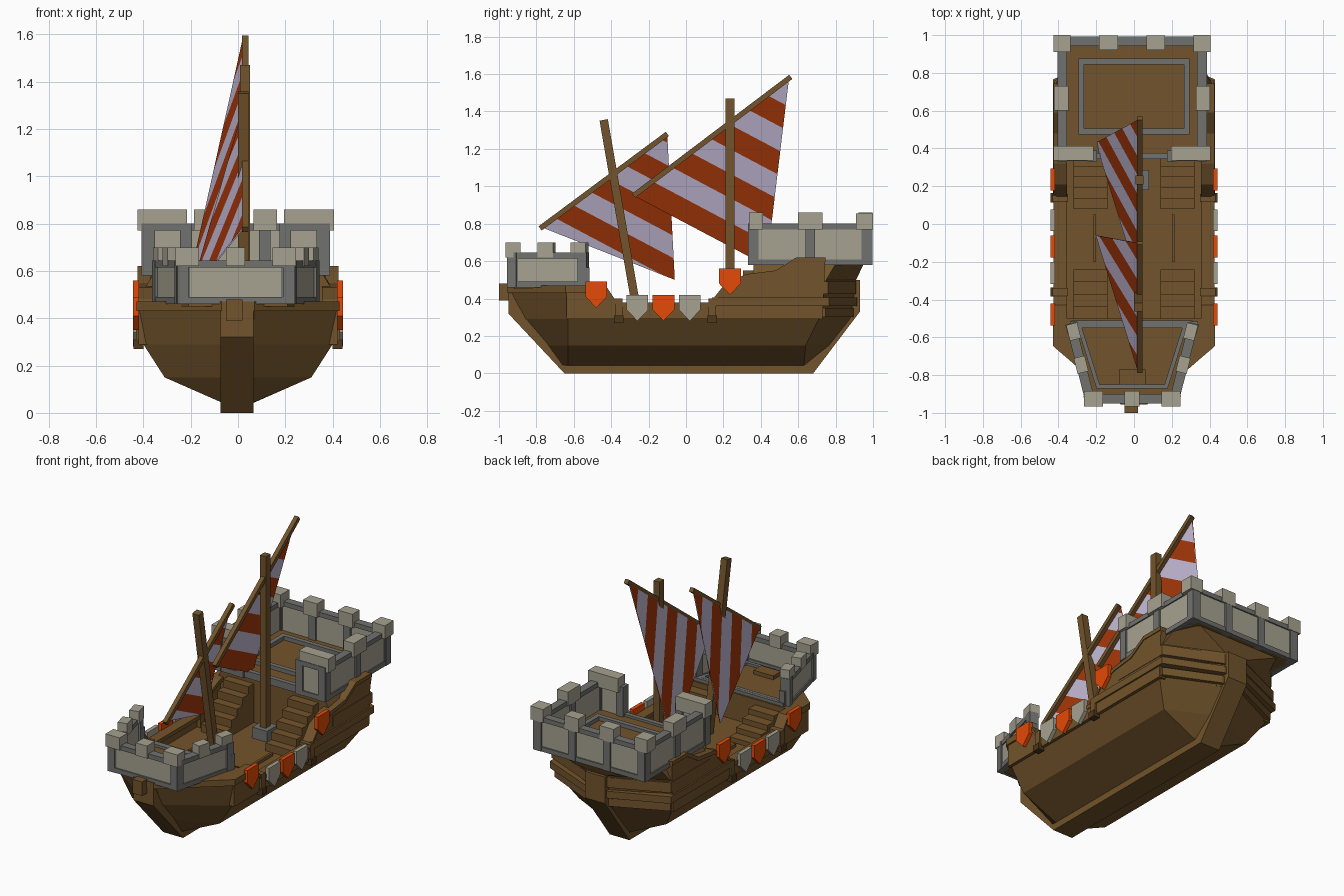
import bpy, bmesh, math
from mathutils import Vector, Matrix

if "Cube" in bpy.data.objects:
    bpy.data.objects.remove(bpy.data.objects["Cube"])


def material(name, rgb):
    m = bpy.data.materials.new(name)
    m.diffuse_color = (*rgb, 1)
    m.use_nodes = True
    m.node_tree.nodes["Principled BSDF"].inputs["Base Color"].default_value = m.diffuse_color
    return m


WOOD = material("brown wood", (.168, .088, .025))
DARK = material("dark wood", (.075, .038, .012))
STONE = material("light stone", (.38, .36, .28))
TRIM = material("grey trim", (.165, .17, .16))
ORANGE = material("orange shield paint", (.78, .068, .002))
RED = material("rust sail stripe", (.39, .04, .003))
LILAC = material("pale lilac sail", (.57, .51, .69))


def finish(name, bm, *mats):
    bmesh.ops.recalc_face_normals(bm, faces=bm.faces)
    me = bpy.data.meshes.new(name)
    bm.to_mesh(me)
    bm.free()
    for m in mats:
        me.materials.append(m)
    ob = bpy.data.objects.new(name, me)
    bpy.context.collection.objects.link(ob)
    return ob


def box(name, c, size, mat, rot=None):
    bm = bmesh.new()
    M = Matrix.Translation(c) @ (rot or Matrix()) @ Matrix.Diagonal((*size, 1))
    bmesh.ops.create_cube(bm, size=1, matrix=M)
    return finish(name, bm, mat)


def span(name, x, y, z, mat):
    """Box from three (low, high) ranges."""
    r = (x, y, z)
    return box(name, [(a + b) / 2 for a, b in r], [b - a for a, b in r], mat)


def loft(name, rings, mat):
    """Closed skin through rings of equal point count."""
    bm = bmesh.new()
    vs = [[bm.verts.new(p) for p in r] for r in rings]
    n = len(vs[0])
    for a, b in zip(vs, vs[1:]):
        for i in range(n):
            bm.faces.new((a[i], a[(i + 1) % n], b[(i + 1) % n], b[i]))
    bm.faces.new(vs[0])
    bm.faces.new(vs[-1])
    return finish(name, bm, mat)


def plate(name, yz, x0, x1, mat):
    """Side profile extruded along x."""
    return loft(name, [[(x, y, z) for y, z in yz] for x in (x0, x1)], mat)


def beam(name, a, b, t, mat):
    a, b = Vector(a), Vector(b)
    d = b - a
    return box(name, (a + b) / 2, (t, t, d.length), mat,
               d.to_track_quat('Z', 'Y').to_matrix().to_4x4())


def level(half, z):
    """Mirror a half outline (x, y) into a full ring at height z."""
    return [(x, y, z) for x, y in half] + [(-x, y, z) for x, y in reversed(half)]


# Hull below the deck
hull = [(.04, .06, -.66, -.63, .63, .68), (.15, .31, -.74, -.63, .64, .77),
        (.29, .40, -.86, -.63, .71, .88), (.30, .40, -.865, -.63, .72, .885)]
loft("hull", [level([(.055, a), (w, b), (w, c), (.055, d)], z)
              for z, w, a, b, c, d in hull], WOOD)
plate("keel", [(-.65, 0), (.68, 0), (.93, .33), (.93, .50), (.5, .50), (.5, .28),
               (-.5, .28), (-.5, .45), (-.95, .45), (-.95, .32)], -.075, .065, WOOD)
span("stem_block", (-.05, .02), (-1, -.93), (.39, .48), WOOD)

# Raised bow and stern bodies
loft("bow_body", [level([(.06, -.86), (.40, -.63), (.40, -.50)], .29),
                  level([(.07, -.94), (.42, -.64), (.42, -.50)], .45)], WOOD)
loft("stern_body", [level([(.40, .36), (.40, .70), (.06, .88)], .29),
                    level([(.41, .36), (.41, .75), (.07, .91)], .50),
                    level([(.36, .36), (.37, .80), (.30, .95)], .585)], WOOD)
for i, (z0, z1, o) in enumerate(((.30, .35, .0), (.36, .405, .02), (.425, .49, .013))):
    loft("stern_wale_%d" % i, [level([(.41 + o, .36), (.41 + o, .745 + o), (.08, .895 + o)], z)
                               for z in (z0, z1)], WOOD)
loft("bow_wale", [level([(.07, -.955), (.43, -.645), (.43, -.50)], z) for z in (.43, .47)], WOOD)

# Bulwarks, rails, ribs and shields on both sides
side = [(-.64, .29), (.73, .29), (.745, .62), (.59, .62), (.48, .55), (.32, .53),
        (.21, .48), (.13, .38), (-.37, .38), (-.43, .47), (-.64, .47)]
top = [(-.64, .47), (-.43, .47), (-.37, .38), (.13, .38), (.21, .48), (.32, .53),
       (.48, .55), (.59, .62), (.745, .62)]
shields = [(-.48, .49, ORANGE), (-.26, .42, STONE), (-.12, .42, ORANGE),
           (.02, .42, STONE), (.235, .56, ORANGE)]
for s in (-1, 1):
    plate("bulwark", side, s * .375, s * .42, WOOD)
    plate("bulwark_cap", top + [(y, z - .025) for y, z in reversed(top)],
          s * .355, s * .425, WOOD)
    span("waist_wale", sorted((s * .41, s * .43)), (.14, .37), (.36, .405), WOOD)
    for y in (-.36, .14):
        span("rib_foot", sorted((s * .40, s * .442)), (y - .025, y + .025), (.27, .31), DARK)
        span("rib", sorted((s * .35, s * .432)), (y - .02, y + .02), (.30, .40), WOOD)
    for y, z, m in shields:
        plate("shield", [(y - .058, z), (y + .058, z), (y + .058, z - .08),
                         (y, z - .14), (y - .058, z - .08)], s * .418, s * .443, m)
    # Stairs up to both end decks
    for i in range(5):
        span("aft_step", sorted((s * .14, s * .32)), (.08 + i * .056, .37),
             (.29, .35 + i * .05), WOOD)
    for i in range(4):
        span("fore_step", sorted((s * .14, s * .32)), (-.51, -.24 - i * .065),
             (.29, .33 + i * .035), WOOD)
    span("deck_coaming", sorted((s * .20, s * .215)), (-.2, .05), (.29, .32), WOOD)


# Castle wall: stone panel framed by grey rails and posts
def wall(name, p, q, z0, z1, posts=2, t=.035):
    p, q = Vector((*p, 0)), Vector((*q, 0))
    d = q - p
    R = Matrix.Rotation(math.atan2(d.y, d.x), 4, 'Z')
    mid = (p + q) / 2
    box(name + "_panel", mid + Vector((0, 0, (z0 + z1) / 2)), (d.length, t, z1 - z0 - .01), STONE, R)
    for z in (z0 + .015, z1 - .015):
        box(name + "_rail", mid + Vector((0, 0, z)), (d.length, t + .016, .03), TRIM, R)
    for i in range(posts):
        c = p + d * i / (posts - 1)
        box(name + "_post", c + Vector((0, 0, (z0 + z1) / 2)), (.05, t + .022, z1 - z0), TRIM, R)


def merlon(x, y, sx, sy, z0, z1, deg=0):
    box("merlon", (x, y, (z0 + z1) / 2), (sx, sy, z1 - z0), STONE,
        Matrix.Rotation(math.radians(deg), 4, 'Z'))


def ring_trim(name, pts, z, t):
    for a, b in zip(pts, pts[1:] + pts[:1]):
        d = Vector(b) - Vector(a)
        box(name, ((a[0] + b[0]) / 2, (a[1] + b[1]) / 2, z), (d.length + t, t, t), TRIM,
            Matrix.Rotation(math.atan2(d.y, d.x), 4, 'Z'))


# Aft castle
C = -.01
span("aft_floor", (C - .37, C + .37), (.35, .97), (.58, .61), WOOD)
wall("aft_back", (C - .37, .968), (C + .37, .968), .58, .80, 4)
for s in (-1, 1):
    wall("aft_side", (C + s * .37, .36), (C + s * .37, .97), .58, .80, 3)
    wall("aft_front", (C + s * .37, .36), (C + s * .21, .36), .58, .80, 2)
    merlon(C + s * .31, .375, .21, .075, .77, .86)
    merlon(C + s * .375, .665, .075, .13, .77, .86)
    merlon(C + s * .37, .955, .09, .09, .77, .855)
    merlon(C + s * .125, .96, .10, .075, .77, .86)
span("aft_threshold", (C - .21, C + .21), (.345, .375), (.58, .625), TRIM)
ring_trim("aft_floor_trim", [(-.28, .49), (.28, .49), (.28, .86), (-.28, .86)], .62, .03)

# Fore castle, narrowing toward the bow
loft("fore_floor", [level([(.21, -.92), (.32, -.53)], z) for z in (.45, .475)], WOOD)
wall("fore_front", (C - .225, -.925), (C + .225, -.925), .46, .645)
for s in (-1, 1):
    wall("fore_side", (C + s * .225, -.925), (C + s * .32, -.55), .46, .645)
    for x, y in ((.27, -.745), (.31, -.57)):
        merlon(C + s * x, y, .06, .085, .62, .70, -s * 14)
    merlon(C + s * .205, -.925, .10, .08, .62, .70)
    span("fore_post", sorted((s * .30, s * .34)), (-.55, -.515), (.45, .565), TRIM)
merlon(C, -.925, .08, .08, .62, .70)
span("fore_threshold", (-.33, .31), (-.54, -.51), (.45, .49), TRIM)
ring_trim("fore_floor_trim", [(-.19, -.86), (.17, -.86), (.27, -.54), (-.29, -.54)], .48, .022)
span("fore_hatch", (-.08, .06), (-.85, -.77), (.47, .50), WOOD)

# Masts and yards
span("main_mast", (.008, .05), (.21, .258), (.29, 1.47), WOOD)
span("main_mast_step", (-.025, .08), (.18, .285), (.29, .37), TRIM)
beam("fore_mast", (.022, -.255, .29), (.022, -.44, 1.355), .045, WOOD)
beam("main_yard", (.03, -.28, .95), (.03, .56, 1.585), .028, WOOD)
beam("fore_yard", (.03, -.78, .775), (.03, -.10, 1.28), .028, WOOD)


# Lateen sail sheet cut into slanted stripes; each side has its own stripe slope
def sail(name, corners, dx, slope, first, pitch):
    bm = bmesh.new()
    bm.faces.new([bm.verts.new((x + dx, y, z)) for x, y, z in corners])
    for i in range(11):
        bmesh.ops.bisect_plane(bm, geom=bm.verts[:] + bm.edges[:] + bm.faces[:],
                               plane_co=(0, 0, first + i * pitch), plane_no=(0, slope, 1))
    for f in bm.faces:
        c = f.calc_center_median()
        f.material_index = math.floor((c.z + slope * c.y - first) / pitch) % 2
    bm.normal_update()
    if next(iter(bm.faces)).normal.x * dx < 0:
        bmesh.ops.reverse_faces(bm, faces=bm.faces[:])
    me = bpy.data.meshes.new(name)
    bm.to_mesh(me)
    bm.free()
    me.materials.append(RED)
    me.materials.append(LILAC)
    bpy.context.collection.objects.link(bpy.data.objects.new(name, me))


main = [(.02, -.28, .95), (-.2, .43, .575), (.02, .55, 1.57)]
fore = [(.02, -.77, .78), (-.2, -.06, .50), (.02, -.10, 1.275)]
sail("main_sail_right", main, .003, .53, .80, .131)
sail("fore_sail_right", fore, .003, .53, .46, .12)
sail("main_sail_left", main, -.003, 1.5, .395, .225)
sail("fore_sail_left", fore, -.003, 1.5, -.43, .225)
